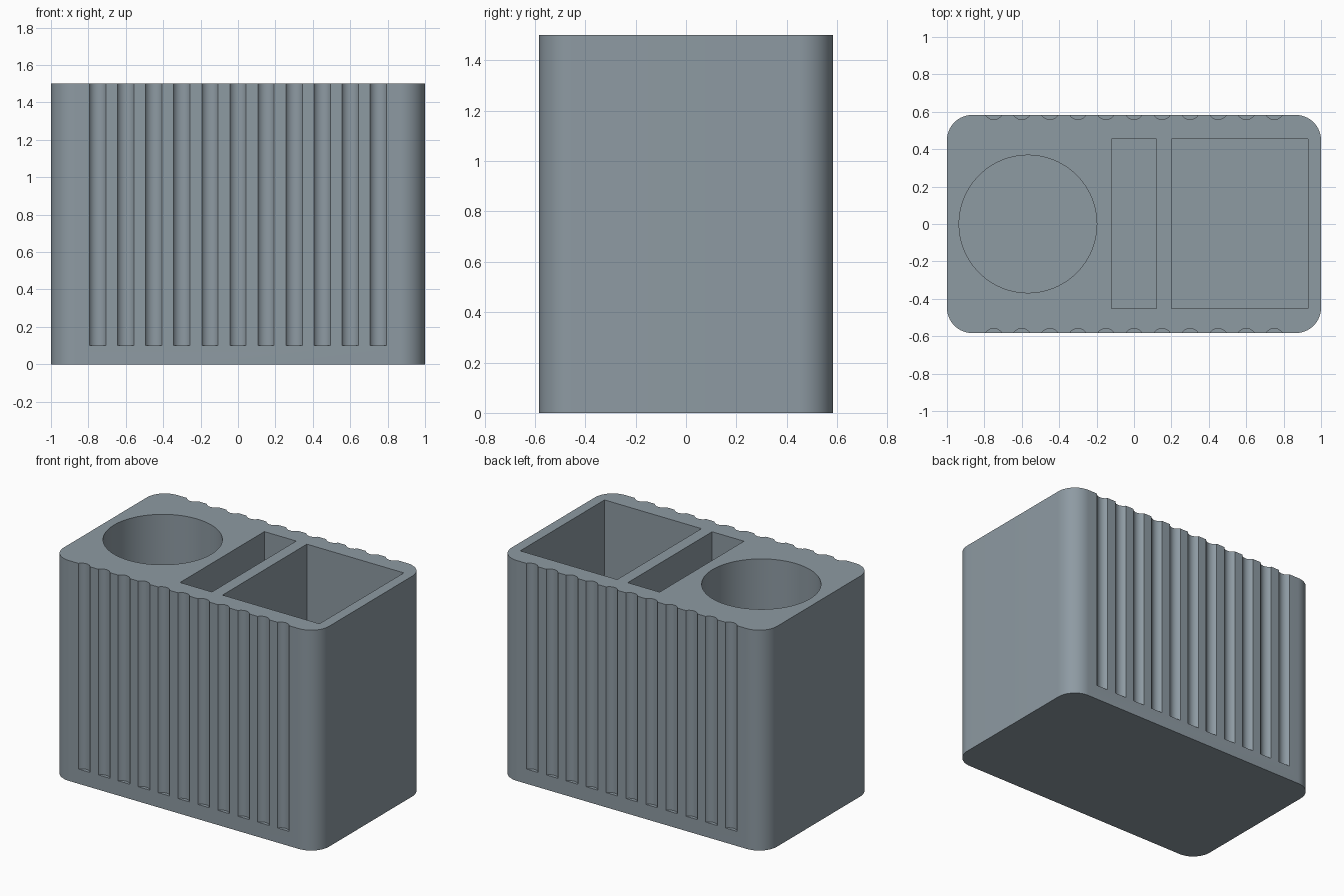
import bpy
import math

HALF_X, HALF_Y, HEIGHT = 1.0, 0.583, 1.5
CORNER, FLOOR, TOP = 0.135, 0.1, 1.6

old = bpy.data.objects.get("Cube")
if old:
    bpy.data.objects.remove(old, do_unlink=True)

# Single slate grey material
slate = bpy.data.materials.new("slate_grey")
slate.use_nodes = True
colour = (0.27, 0.325, 0.365, 1)
slate.diffuse_color = colour
slate.node_tree.nodes["Principled BSDF"].inputs["Base Color"].default_value = colour


def arc(cx, cy, r, start, sweep, n):
    return [(cx + r * math.cos(start + sweep * i / n),
             cy + r * math.sin(start + sweep * i / n)) for i in range(n + 1)]


def circle(cx, cy, r, n):
    return arc(cx, cy, r, 0, math.tau, n)[:-1]


def rectangle(x0, x1, y0, y1):
    return [(x0, y0), (x1, y0), (x1, y1), (x0, y1)]


def prism(name, outlines, z0, z1):
    """Extrude one or more separate outlines into closed prisms."""
    verts, faces = [], []
    for pts in outlines:
        b, n = len(verts), len(pts)
        verts += [(x, y, z) for z in (z0, z1) for x, y in pts]
        faces += [[b + n - 1 - i for i in range(n)], [b + n + i for i in range(n)]]
        faces += [[b + i, b + (i + 1) % n, b + n + (i + 1) % n, b + n + i]
                  for i in range(n)]
    mesh = bpy.data.meshes.new(name)
    mesh.from_pydata(verts, [], faces)
    mesh.materials.append(slate)
    obj = bpy.data.objects.new(name, mesh)
    bpy.context.collection.objects.link(obj)
    return obj


# Body: block with rounded vertical corners
outline = []
for k, (sx, sy) in enumerate([(1, 1), (-1, 1), (-1, -1), (1, -1)]):
    outline += arc(sx * (HALF_X - CORNER), sy * (HALF_Y - CORNER), CORNER,
                   k * math.pi / 2, math.pi / 2, 16)
body = prism("organizer_body", [outline], 0, HEIGHT)

# Pockets: round cup, narrow slot and wide bin
pockets = prism("pocket_cutter", [
    circle(-0.567, 0, 0.368, 96),
    rectangle(-0.12, 0.12, -0.452, 0.455),
    rectangle(0.2, 0.93, -0.452, 0.455)], FLOOR, TOP)

# Shallow round grooves along the front and back
grooves = prism("groove_cutter", [
    circle(0.15 * i, side * (HALF_Y + 0.028), 0.052, 40)
    for side in (-1, 1) for i in range(-5, 6)], FLOOR, TOP)

bpy.context.view_layer.objects.active = body
body.select_set(True)
for cutter in (pockets, grooves):
    mod = body.modifiers.new(cutter.name, "BOOLEAN")
    mod.operation = "DIFFERENCE"
    mod.solver = "EXACT"
    mod.object = cutter
    bpy.ops.object.modifier_apply(modifier=mod.name)
    bpy.data.objects.remove(cutter, do_unlink=True)

bpy.ops.object.shade_smooth_by_angle(angle=math.radians(25))
